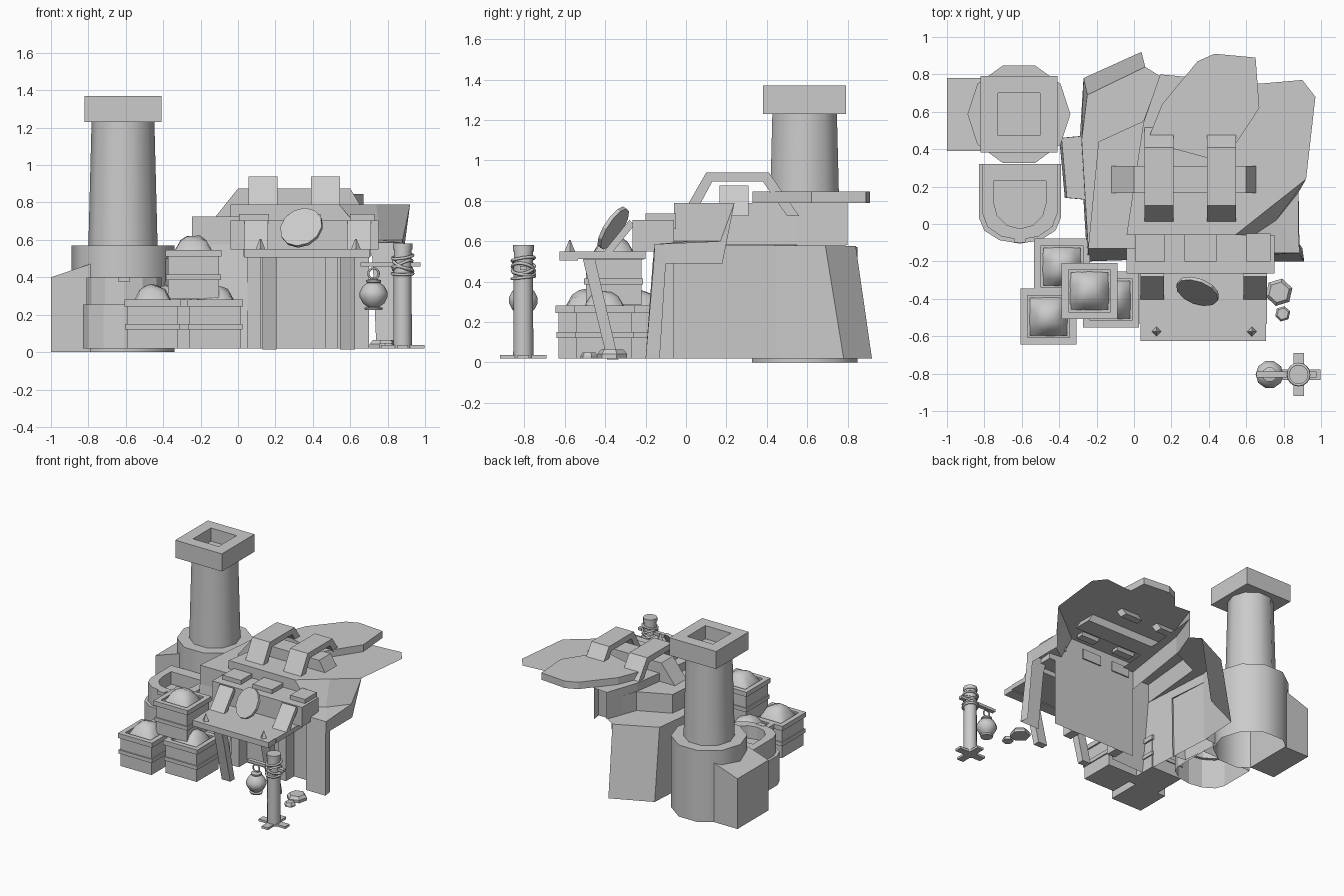
import bpy, bmesh, math, random
from mathutils import Vector, Matrix

if "Cube" in bpy.data.objects:
    bpy.data.objects.remove(bpy.data.objects["Cube"])
random.seed(4)

def mesh_obj(name, verts, faces, fix=True):
    me = bpy.data.meshes.new(name)
    me.from_pydata([tuple(v) for v in verts], [], faces)
    ob = bpy.data.objects.new(name, me)
    bpy.context.collection.objects.link(ob)
    if fix:
        bm = bmesh.new(); bm.from_mesh(me)
        bmesh.ops.recalc_face_normals(bm, faces=bm.faces)
        bm.to_mesh(me); bm.free()
    return ob

def loft(name, rings, closed=True, bottom=True, top=True, fix=True):
    n = len(rings[0]); f = []
    for r in range(len(rings) - 1):
        for i in range(n if closed else n - 1):
            j = (i + 1) % n
            f.append((r*n+i, r*n+j, (r+1)*n+j, (r+1)*n+i))
    if bottom: f.append(tuple(range(n))[::-1])
    if top: f.append(tuple(range((len(rings)-1)*n, len(rings)*n)))
    return mesh_obj(name, [v for r in rings for v in r], f, fix)

def at(z, pts): return [(x, y, z) for x, y in pts]

def box(name, x0, x1, y0, y1, z0, z1):
    p = [(x0, y0), (x1, y0), (x1, y1), (x0, y1)]
    return loft(name, [at(z0, p), at(z1, p)])

def profile_x(name, x0, x1, yz):
    return loft(name, [[(x0, y, z) for y, z in yz], [(x1, y, z) for y, z in yz]])

def lathe(name, cx, cy, rz, n=10, phase=0, smooth=0, bottom=True, top=True, fix=True):
    rings = [[(cx + r*math.cos(phase + 2*math.pi*i/n), cy + r*math.sin(phase + 2*math.pi*i/n), z)
              for i in range(n)] for r, z in rz]
    ob = loft(name, rings, True, bottom, top, fix)
    if smooth: smooth_obj(ob, smooth)
    return ob

def smooth_obj(ob, deg=30):
    bpy.ops.object.select_all(action='DESELECT')
    ob.select_set(True); bpy.context.view_layer.objects.active = ob
    bpy.ops.object.shade_smooth_by_angle(angle=math.radians(deg))

def frame(name, cx, cy, ro, ri, z0, z1):
    k = math.sqrt(2)
    rz = [(ro*k, z0), (ro*k, z1), (ri*k, z1), (ri*k, z0), (ro*k, z0)]
    return lathe(name, cx, cy, rz, 4, math.pi/4, bottom=False, top=False)

def torus(name, loc, R, r, rot=(0, 0, 0)):
    bpy.ops.mesh.primitive_torus_add(major_radius=R, minor_radius=r, major_segments=16,
                                     minor_segments=6, location=loc, rotation=rot)
    bpy.context.object.name = name
    smooth_obj(bpy.context.object, 70)

# chimney tower: open base, ledge, shaft and square cap with a shallow flue
TX, TY = -0.615, 0.587
lathe("tower", TX, TY, [(.275, 0), (.275, .57), (.185, .57), (.168, 1.23)], 10,
      smooth=40, bottom=False, top=False, fix=False)
k = math.sqrt(2)
lathe("chimney_cap", TX, TY, [(.205*k, 1.23), (.205*k, 1.37), (.113*k, 1.37), (.113*k, 1.265)], 4, math.pi/4, fix=False)
loft("tower_buttress", [[(x, y, z) for x, z in ((-1, 0), (-.78, 0), (-.78, .475), (-1, .4))] for y in (.39, .78)])

# rounded furnace in front of the tower
def u_shape(hw, y0, y1):
    arc = [(-.61 + hw*math.sin(a), y0 + .14 - .14*math.cos(a) - (hw - .22))
           for a in [math.radians(-90 + 30*i) for i in range(7)]]
    return [(-.61 - hw, y1)] + arc + [(-.61 + hw, y1)]
lo, up, inn = u_shape(.22, -.105, .32), u_shape(.2, -.105, .32), u_shape(.14, -.105, .23)
loft("furnace", [at(.02, lo), at(.255, lo), at(.255, up), at(.4, up), at(.4, inn), at(.3, inn)],
     bottom=False, fix=False)
box("furnace_spout", -.64, -.58, -.1, -.06, .375, .402)

# rock hill, left: flared lower wall, ledge, upper wall
base = [(.04, .92), (-.27, .78), (-.29, .45), (-.25, -.2), (.05, -.19)]
mid = [(.06, .84), (-.25, .69), (-.28, .45), (-.245, -.13), (.05, -.13)]
ledge = [(.14, .79), (.05, .55), (-.19, .44), (-.245, -.13), (.05, -.13)]
loft("hill_left", [at(.02, base), at(.575, mid), at(.575, ledge), at(.725, ledge)], closed=False,
     bottom=False, fix=False)
spur = [(-.29, .47), (-.4, .46), (-.37, .14), (-.26, .13)]
loft("hill_spur", [at(.02, spur), [(x*.97, y, .5) for x, y in spur]], closed=False, bottom=False, fix=False)
# hill roof: flat wing and raised slab
roof = [(-.04, -.06), (.54, -.06), (.92, .24), (.97, .68), (.9, .77), (.67, .75), (.14, .8), (.05, .54)]
mesh_obj("hill_roof", at(.79, roof), [tuple(range(8))], False)
rstep = [(.14, .8), (.05, .54), (-.04, -.06)]
loft("roof_step", [at(.58, rstep), at(.79, rstep)], closed=False, bottom=False, top=False, fix=False)
slab = [(.07, .44), (.48, .33), (.67, .62), (.65, .89), (.43, .91), (.34, .87), (.15, .64)]
loft("roof_slab", [at(.79, slab), at(.845, slab)])
# front wall and right-hand rock pillar with its shelf
wall = [(-.04, -.06), (.05, -.06), (.54, -.06), (.7, -.06)]
loft("front_wall", [at(.02, wall), at(.6, wall), at(.79, wall[:3] + [(.54, -.06)])],
     closed=False, bottom=False, top=False, fix=False)
rows = [(.02, [(.74, -.2), (.91, -.2), (.9, -.13)]), (.49, [(.72, -.165), (.885, -.16), (.88, -.1)]),
        (.585, [(.7, -.155), (.885, -.155), (.88, -.05)]), (.6, [(.64, -.06), (.76, .02), (.88, .17)]),
        (.79, [(.54, -.06), (.74, .1), (.92, .24)])]
loft("right_pillar", [at(z, c) for z, c in rows], closed=False, bottom=False, top=False, fix=False)
mesh_obj("pillar_side", [(.88, -.12, .49), (.88, .18, .49), (.92, .24, .79), (.88, .17, .6), (.885, -.155, .585)],
         [(0, 1, 2, 3, 4)], False)

# roof ridge bar with two straps
loft("ridge_bar", [[(x, y, z) for x, z in ((-.12, .725), (.69, .725), (.6, .875), (0, .875))] for y in (.165, .31)])
for x0, x1 in ((.055, .212), (.39, .545)):
    profile_x("ridge_strap", x0, x1, [(0.0, .765), (.1, .94), (.41, .94), (.56, .725),
                                      (.5, .725), (.38, .895), (.13, .895), (.06, .765)])

# entrance canopy
box("canopy_beam", -.04, .75, -.265, -.06, .55, .705)
box("canopy_deck", .03, .71, -.535, -.2, .512, .55)
box("canopy_ledge", .035, .705, -.625, -.535, .505, .55)
for x0, x1 in ((.005, .165), (.27, .44), (.6, .73)):
    box("canopy_block", x0, x1, -.2, -.05, .66, .738)
for x0, x1 in ((.035, .16), (.585, .71)):
    profile_x("canopy_strap", x0, x1, [(-.28, .705), (-.405, .55), (-.36, .55), (-.255, .68)])
for x in (.12, .63):
    lathe("spike", x, -.575, [(.026, .55), (.004, .605)], 4)
for x0, x1 in ((.13, .205), (.545, .625)):
    profile_x("canopy_leg", x0, x1, [(-.39, .015), (-.335, .015), (-.45, .51), (-.51, .51)])
    box("door_jamb", x0 - .08, x0 - .01, -.16, -.06, .02, .55)
# round shield leaning on the canopy
disc = lathe("round_shield", 0, 0, [(.118, -.01), (.118, .01)], 12)
disc.matrix_world = Matrix.Translation((.34, -.36, .665)) @ Vector((-.3, -.78, .5)).to_track_quat('Z', 'Y').to_matrix().to_4x4()

# crates with heaped contents
def crate(cx, cy, z):
    h = .137
    lathe("crate_body", cx, cy, [(h*k, z), (h*k, z + .25), (.1*k, z + .25), (.1*k, z + .2)], 4, math.pi/4, fix=False)
    frame("crate_rim", cx, cy, .15, .112, z + .225, z + .262)
    frame("crate_band", cx, cy, .146, .13, z + .1, z + .13)
    n = 6; v = []
    for i in range(n + 1):
        for j in range(n + 1):
            a, b = 2*i/n - 1, 2*j/n - 1
            hgt = .115*math.sqrt(max(0, (1 - a*a*.95)*(1 - b*b*.95))) + random.uniform(-.006, .006)
            v.append((cx + .103*a, cy + .103*b, z + .225 + hgt))
    f = [(i*(n+1)+j, (i+1)*(n+1)+j, (i+1)*(n+1)+j+1, i*(n+1)+j+1) for i in range(n) for j in range(n)]
    smooth_obj(mesh_obj("crate_contents", v, f, False), 50)
for c in ((-.457, -.495, .02), (-.385, -.228, .02), (-.122, -.404, .02), (-.238, -.358, .285)):
    crate(*c)

# lantern post
PX, PY = .88, -.805
lathe("post", PX, PY, [(.05, .02), (.047, .55), (.052, .55), (.052, .58)], 12, smooth=35)
box("post_foot_x", PX - .115, PX + .118, PY - .028, PY + .028, .02, .038)
box("post_foot_y", PX - .028, PX + .028, PY - .115, PY + .115, .02, .038)
box("post_arm", .655, .975, PY - .016, PY + .016, .457, .478)
for z, ax, ay in ((.42, .1, 0), (.445, -.15, .2), (.465, .2, .45), (.465, -.2, -.45), (.51, .15, -.15)):
    torus("rope", (PX, PY, z), .056, .008, (ax, ay, 0))
lathe("lantern", .725, PY, [(.045, .225), (.05, .237), (.03, .24), (.058, .262), (.075, .295), (.075, .32),
      (.058, .352), (.035, .37), (.04, .375), (.04, .385), (.012, .392)], 10, smooth=40)
torus("lantern_ring", (.725, PY, .42), .028, .006, (math.pi/2, 0, 0))

# loose stones
for cx, cy, r, h in ((.775, -.365, .075, .045), (.795, -.48, .042, .03)):
    lathe("stone", cx, cy, [(r, .02), (r, .02 + h*.5), (r*.75, .02 + h)], 6, .3)
